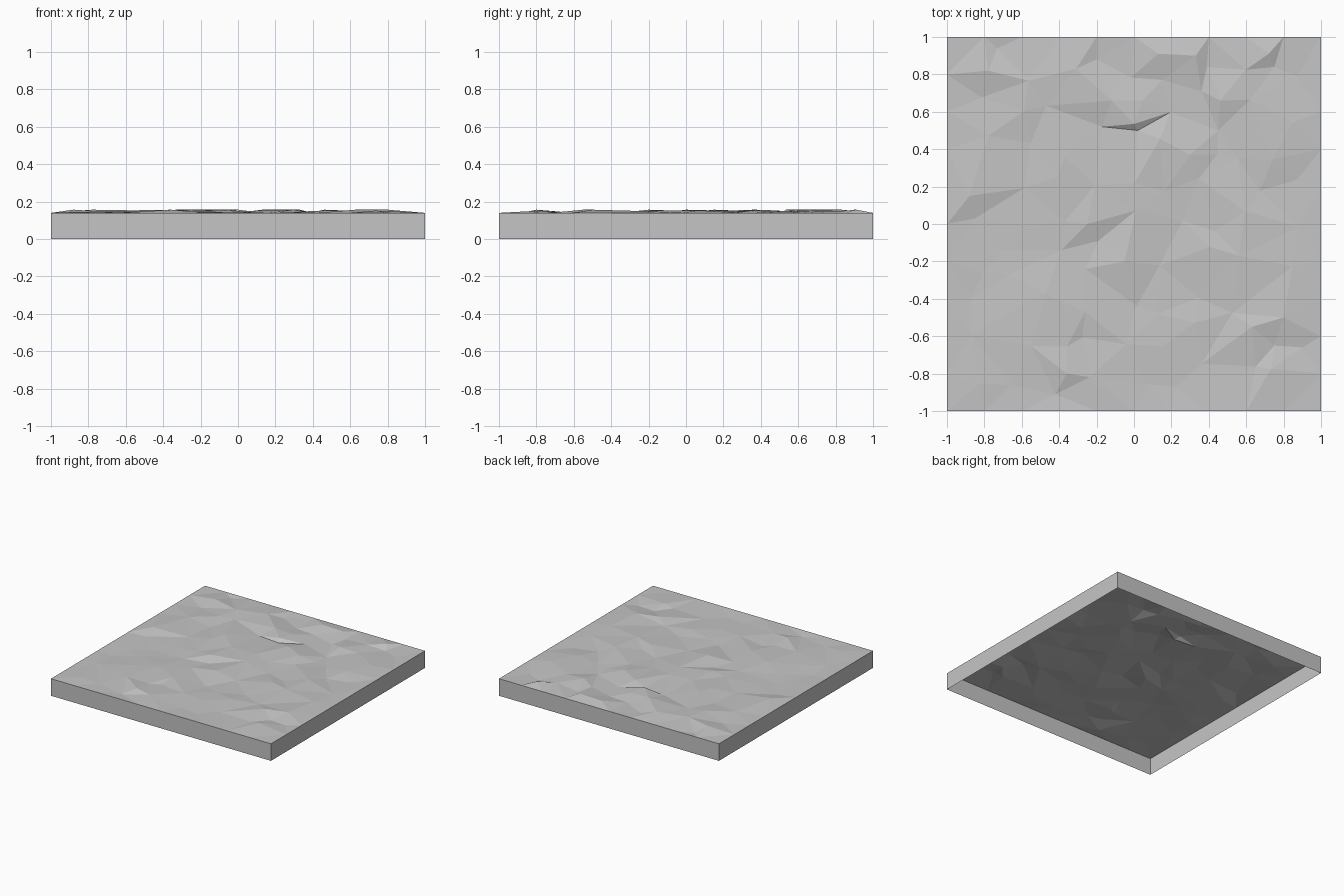
import bpy
import bmesh
import random
from mathutils import Vector
from mathutils.geometry import delaunay_2d_cdt

random.seed(7)
EDGE_Z = 0.14
PEAK_Z = 0.157
HOLLOW_Z = 0.133
STEP = 0.2

default_cube = bpy.data.objects.get("Cube")
if default_cube:
    bpy.data.objects.remove(default_cube, do_unlink=True)


def make_material(name, colour):
    material = bpy.data.materials.new(name)
    material.use_nodes = True
    material.diffuse_color = colour
    shader = next(n for n in material.node_tree.nodes if n.type == 'BSDF_PRINCIPLED')
    shader.inputs["Base Color"].default_value = colour
    return material


def make_object(name, bm, material):
    mesh = bpy.data.meshes.new(name)
    bm.to_mesh(mesh)
    bm.free()
    mesh.materials.append(material)
    obj = bpy.data.objects.new(name, mesh)
    bpy.context.scene.collection.objects.link(obj)
    return obj


stone = make_material("stone_grey", (0.56, 0.56, 0.56, 1))

# Main ridges and dips of the rough ground
peaks = [(.33, .9), (.72, .91), (-.37, .36), (-.12, .66), (.3, .37), (.46, .66),
         (-.31, .83), (-.36, -.8), (.13, .91), (0, .535), (-.88, .15),
         (.63, -.55), (.8, -.5), (-.78, .82), (-.25, 0), (-.05, -.2)]
hollows = [(.39, .84), (.75, .84), (.87, .79), (.36, .71), (-.17, .52), (.45, .5),
           (-.2, .88), (-.42, -.91), (.15, .77), (.02, .5), (-.85, .03),
           (-.7, -.14), (.9, -.66), (.75, -.65), (-.73, .94), (-.19, -.09)]
points = [Vector((x, y, PEAK_Z)) for x, y in peaks]
points += [Vector((x, y, HOLLOW_Z)) for x, y in hollows]

# Scattered bumps between them
features = list(points)
for i in range(-4, 5):
    for j in range(-4, 5):
        x = i * STEP + random.uniform(-.08, .08)
        y = j * STEP + random.uniform(-.08, .08)
        spot = Vector((x, y))
        if all((spot - f.xy).length > .11 for f in features):
            points.append(Vector((x, y, random.uniform(.131, .154))))

# Level straight border
for i in range(-5, 5):
    t = i * STEP
    for x, y in ((t, -1), (1, t), (-t, 1), (-1, -t)):
        points.append(Vector((x, y, EDGE_Z)))

# Faceted ground sheet
flat, _, triangles, origin, _, _ = delaunay_2d_cdt(
    [p.xy for p in points], [], [], 0, 1e-5)
bm = bmesh.new()
verts = []
for p, source in zip(flat, origin):
    verts.append(bm.verts.new((p.x, p.y, points[source[0]].z if source else EDGE_Z)))
for tri in triangles:
    face = bm.faces.new([verts[k] for k in tri])
    face.normal_update()
    if face.normal.z < 0:
        face.normal_flip()
make_object("ground_surface", bm, stone)

# Four side walls, open underneath
bm = bmesh.new()
bmesh.ops.create_cube(bm, size=2)
for v in bm.verts:
    v.co.z = EDGE_Z if v.co.z > 0 else 0
bm.normal_update()
caps = [f for f in bm.faces if abs(f.normal.z) > .5]
bmesh.ops.delete(bm, geom=caps, context='FACES_ONLY')
make_object("side_walls", bm, stone)
